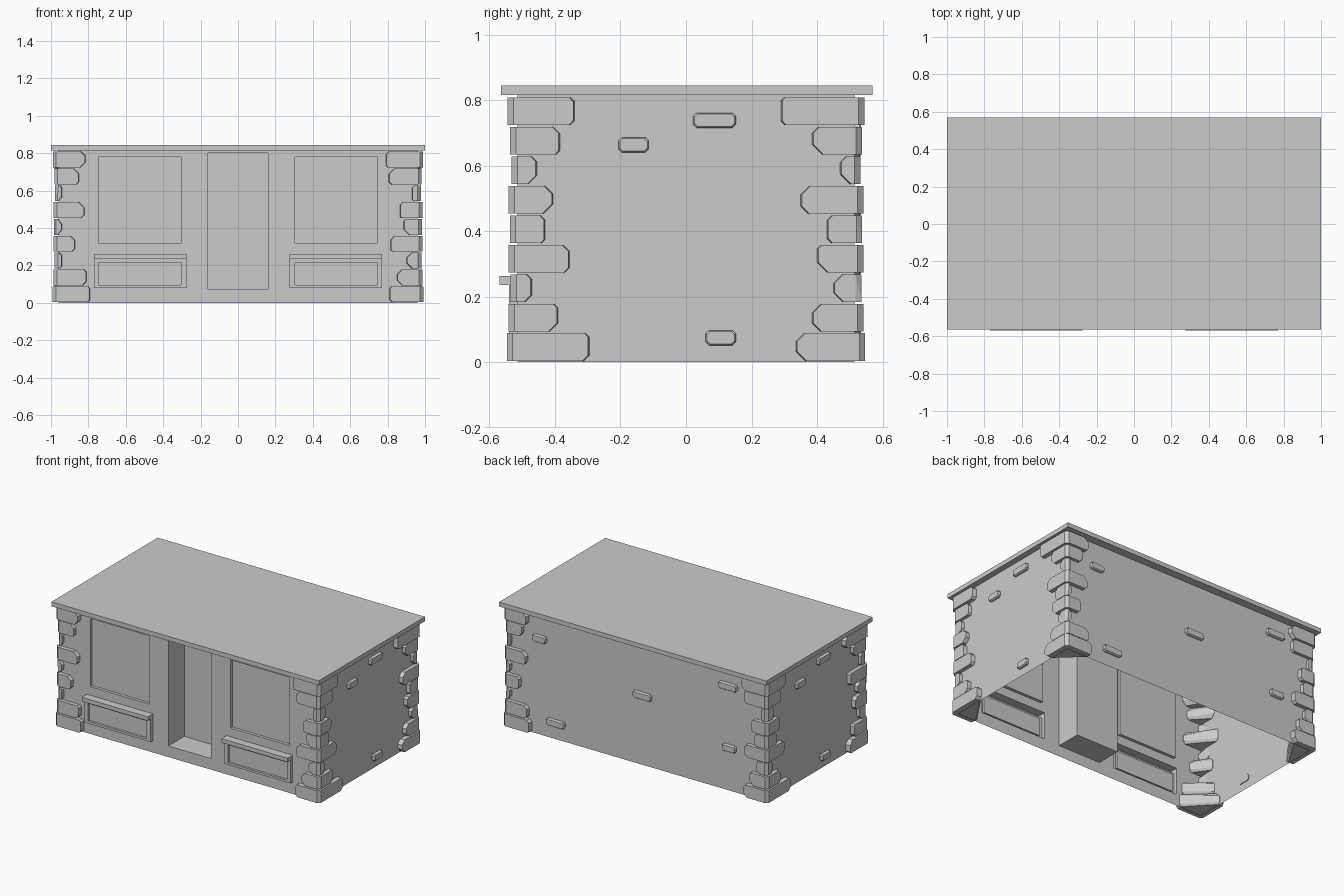
import bpy, bmesh, random
from mathutils import Vector

if "Cube" in bpy.data.objects:
    bpy.data.objects.remove(bpy.data.objects["Cube"])

random.seed(4)
WX, WY, TOP = 0.96, 0.515, 0.82


def finish(name, bm):
    me = bpy.data.meshes.new(name)
    bm.to_mesh(me)
    bm.free()
    ob = bpy.data.objects.new(name, me)
    bpy.context.collection.objects.link(ob)
    return ob


def hull(name, pts):
    bm = bmesh.new()
    for p in pts:
        bm.verts.new(p)
    r = bmesh.ops.convex_hull(bm, input=bm.verts[:])
    loose = [v for v in bm.verts if not v.link_faces]
    bmesh.ops.delete(bm, geom=loose, context='VERTS')
    bmesh.ops.dissolve_limit(bm, angle_limit=0.02, verts=bm.verts[:], edges=bm.edges[:])
    bmesh.ops.recalc_face_normals(bm, faces=bm.faces[:])
    return finish(name, bm)


def box(name, x0, x1, y0, y1, z0, z1):
    return hull(name, [(x, y, z) for x in (x0, x1) for y in (y0, y1) for z in (z0, z1)])


# Roof slab
box("roof_slab", -1, 1, -0.565, 0.57, 0.815, 0.845)

# Side and back walls: single open-bottomed sheet
bm = bmesh.new()
plan = [(-WX, -WY), (-WX, WY), (WX, WY), (WX, -WY)]
lo = [bm.verts.new((x, y, 0)) for x, y in plan]
hi = [bm.verts.new((x, y, TOP)) for x, y in plan]
for i in range(3):
    bm.faces.new((lo[i + 1], lo[i], hi[i], hi[i + 1])).normal_flip()
bmesh.ops.recalc_face_normals(bm, faces=bm.faces[:])
for f in bm.faces:
    if f.normal.dot(f.calc_center_median() - Vector((0, 0, 0.4))) < 0:
        f.normal_flip()
finish("side_and_back_walls", bm)

# Front wall: stepped sheet with (|x|0, |x|1, z0, z1, y), later panels win
panels = [
    (0.00, 0.16, 0.075, 0.80, -WY + 0.17),    # door recess
    (0.305, 0.745, 0.32, 0.78, -WY + 0.02),   # window recess
    (0.275, 0.77, 0.08, 0.235, -0.54),        # planter body
    (0.305, 0.745, 0.095, 0.215, -0.525),     # planter panel
    (0.275, 0.77, 0.235, 0.262, -0.57),       # planter ledge
]
ax = sorted({0.0, WX} | {v for p in panels for v in p[:2]})
xs = [-v for v in ax[:0:-1]] + [v for v in ax if v > 0]
zs = sorted({0.0, TOP} | {v for p in panels for v in p[2:4]})


def depth(i, k):
    x, z = abs((xs[i] + xs[i + 1]) / 2), (zs[k] + zs[k + 1]) / 2
    y = -WY
    for a, b, c, d, py in panels:
        if a <= x < b and c < z < d:
            y = py
    return y


bm = bmesh.new()


def quad(*pts):
    bm.faces.new([bm.verts.new(p) for p in pts])


for i in range(len(xs) - 1):
    for k in range(len(zs) - 1):
        y, x0, x1, z0, z1 = depth(i, k), xs[i], xs[i + 1], zs[k], zs[k + 1]
        quad((x0, y, z0), (x1, y, z0), (x1, y, z1), (x0, y, z1))
        if i + 2 < len(xs) and depth(i + 1, k) != y:
            n = depth(i + 1, k)
            quad((x1, y, z0), (x1, n, z0), (x1, n, z1), (x1, y, z1))
        if k + 2 < len(zs) and depth(i, k + 1) != y:
            n = depth(i, k + 1)
            quad((x0, y, z1), (x1, y, z1), (x1, n, z1), (x0, n, z1))
bmesh.ops.remove_doubles(bm, verts=bm.verts[:], dist=1e-5)
bmesh.ops.dissolve_limit(bm, angle_limit=0.02, verts=bm.verts[:], edges=bm.edges[:])
finish("front_wall", bm)


# Corner stones: one row is a solid wrapping the corner, ends chamfered
def corner_stone(name, sx, sy, z0, xe, ye, out):
    z1 = z0 + 0.084
    ox, oy, c = WX + out, WY + out, 0.018
    a, b, d, e = (random.uniform(0.008, 0.03) for _ in range(4))
    pts = []
    for z, ea, eb in ((z0, a, d), (z0 + a, 0, None), (z0 + d, None, 0),
                      (z1 - b, 0, None), (z1 - e, None, 0), (z1, b, e)):
        if ea is not None:
            pts += [(xe + ea, WY - 0.002, z), (xe + ea + 0.004, oy, z)]
        if eb is not None:
            pts += [(WX - 0.002, ye + eb, z), (ox, ye + eb + 0.004, z)]
    for z in (z0, z1):
        pts += [(ox - c, oy, z), (ox, oy - c, z)]
    hull(name, [(x * sx, y * sy, z) for x, y, z in pts])


front_right = [.81, .85, .90, .815, .885, .865, .93, .805, .79]
front_left = [.79, .81, .94, .87, .94, .82, .94, .85, .815]
side_front = [.295, .39, .47, .355, .43, .405, .455, .385, .34]
side_back = [.335, .385, .45, .40, .43, .35, .47, .385, .29]
proj = [.032, .027, .021, .027, .023, .027, .018, .022, .03]
for r in range(9):
    z = 0.004 + r * 0.09
    for s in (1, -1):  # opposite corners are turned half round
        corner_stone(f"corner_stone_a{r}", s, -s, z, front_right[r], side_front[r], proj[r])
        corner_stone(f"corner_stone_b{r}", s, s, z, front_left[r], side_back[r], proj[r])


# Loose bricks on the walls: (along, z, half width, half height)
def brick(name, put, u, z, hw, hh):
    pts = []
    for d, k in ((-0.005, 0), (0.014, 0), (0.02, 0.004)):
        w, h, c = hw - k, hh - k, 0.01
        for su in (-1, 1):
            for sz in (-1, 1):
                pts += [put(u + su * w, z + sz * (h - c), d),
                        put(u + su * (w - c), z + sz * h, d)]
    hull(name, pts)


for u, z, hw in ((0.087, 0.738, 0.065), (-0.16, 0.663, 0.046), (0.106, 0.074, 0.046)):
    for s in (1, -1):
        brick("side_brick", lambda a, b, d: (s * (WX + d), s * a, b), u, z, hw, 0.023)
for u, z, hw in ((.73, .65, .05), (-.04, .47, .068), (-.68, .705, .068),
                 (.61, .11, .068), (-.69, .29, .05)):
    brick("back_brick", lambda a, b, d: (a, WY + d, b), u, z, hw, 0.023)
